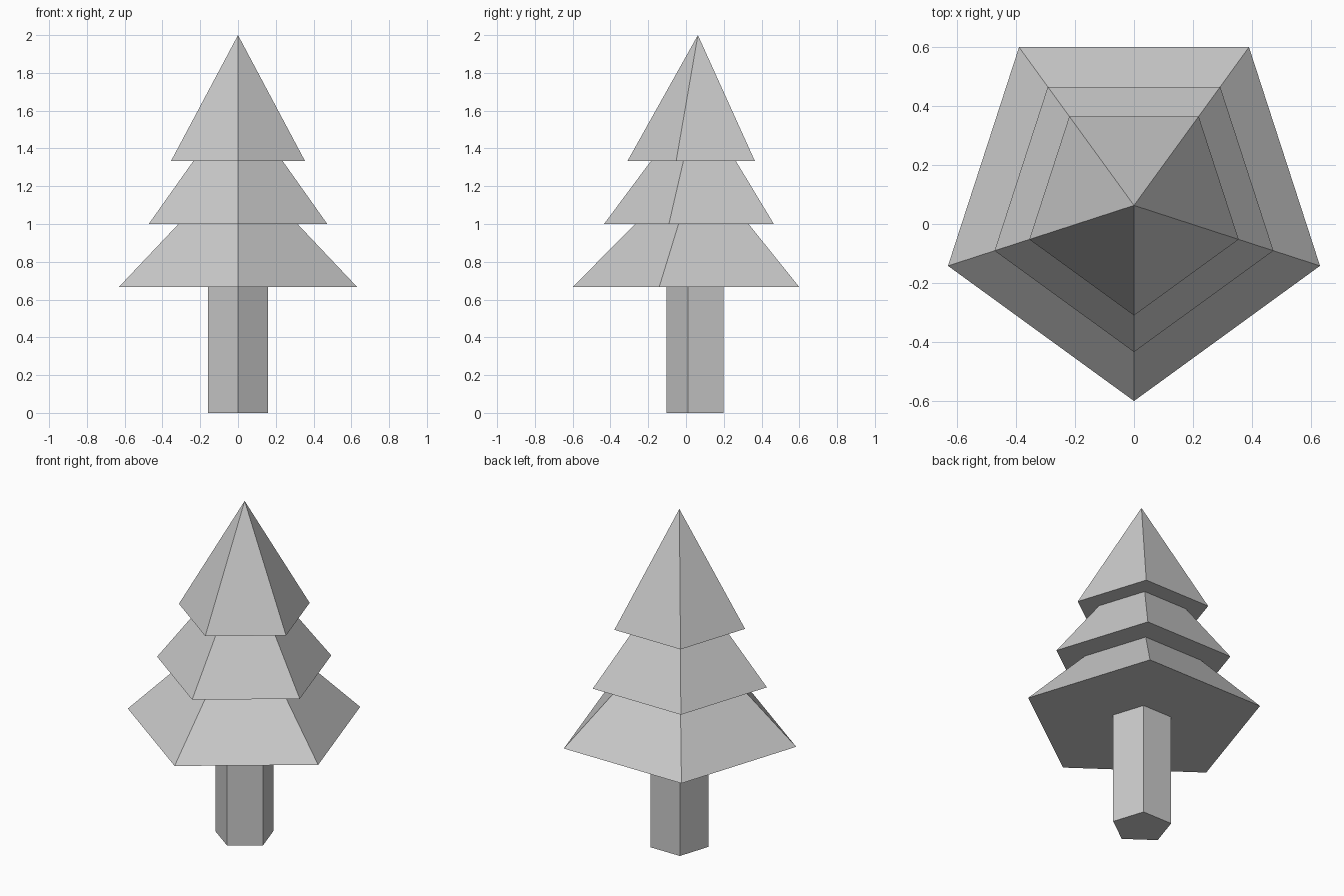
import bpy
import bmesh
from math import sin, cos, pi

if "Cube" in bpy.data.objects:
    bpy.data.objects.remove(bpy.data.objects["Cube"])

SIDES = 5
CENTRE_Y = 0.063
THIRD = 2 / 3


def ring(bm, radius, z):
    """Pentagon with one corner pointing to the front (-y)."""
    return [bm.verts.new((radius * sin(2 * pi * i / SIDES),
                          CENTRE_Y - radius * cos(2 * pi * i / SIDES), z))
            for i in range(SIDES)]


def pentagon_solid(name, radius, z, height, pointed):
    bm = bmesh.new()
    base = ring(bm, radius, z)
    bm.faces.new(base)
    if pointed:
        tip = bm.verts.new((0, CENTRE_Y, z + height))
    else:
        top = ring(bm, radius, z + height)
        bm.faces.new(top)
    for i in range(SIDES):
        j = (i + 1) % SIDES
        if pointed:
            bm.faces.new((base[i], base[j], tip))
        else:
            bm.faces.new((base[i], base[j], top[j], top[i]))
    bmesh.ops.recalc_face_normals(bm, faces=bm.faces)
    mesh = bpy.data.meshes.new(name)
    bm.to_mesh(mesh)
    bm.free()
    obj = bpy.data.objects.new(name, mesh)
    bpy.context.collection.objects.link(obj)
    return obj


# Trunk
pentagon_solid("trunk", 0.166, 0, THIRD, pointed=False)

# Three overlapping foliage cones, each smaller than the one below
for name, radius, z in (("lower_foliage", 0.663, THIRD),
                        ("middle_foliage", 0.497, 1.0),
                        ("upper_foliage", 0.373, 2 * THIRD)):
    pentagon_solid(name, radius, z, THIRD, pointed=True)
